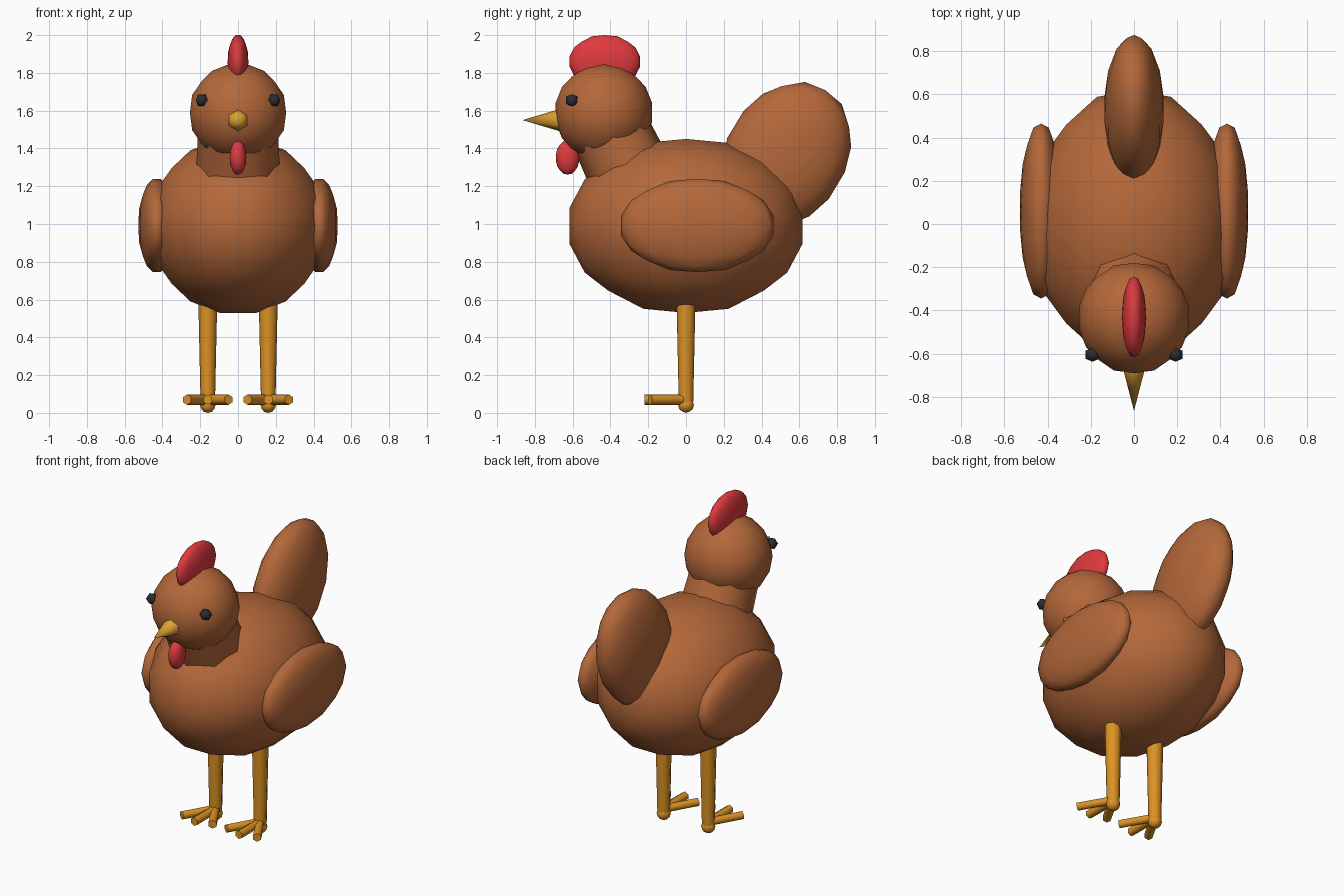
import bpy, bmesh, math
from mathutils import Vector, Matrix

if "Cube" in bpy.data.objects:
    bpy.data.objects.remove(bpy.data.objects["Cube"])


def material(name, rgb):
    m = bpy.data.materials.new(name)
    m.diffuse_color = (*rgb, 1)
    m.use_nodes = True
    m.node_tree.nodes["Principled BSDF"].inputs["Base Color"].default_value = m.diffuse_color
    return m


BROWN = material("brown feathers", (0.456, 0.138, 0.042))
RED = material("red skin", (0.745, 0.042, 0.048))
ORANGE = material("orange legs", (0.72, 0.29, 0.018))
GOLD = material("golden beak", (0.72, 0.36, 0.03))
BLACK = material("black eye", (0.023, 0.026, 0.03))


def finish(bm, name, mat, angle):
    bmesh.ops.recalc_face_normals(bm, faces=bm.faces)
    me = bpy.data.meshes.new(name)
    bm.to_mesh(me)
    bm.free()
    me.materials.append(mat)
    ob = bpy.data.objects.new(name, me)
    bpy.context.collection.objects.link(ob)
    bpy.ops.object.select_all(action='DESELECT')
    ob.select_set(True)
    bpy.context.view_layer.objects.active = ob
    bpy.ops.object.shade_smooth_by_angle(angle=math.radians(angle))
    return ob


def ball(name, mat, center, radii, n=3, tilt=0.0):
    """Ellipsoid from an icosahedron whose edges are split n times."""
    t = (1 + math.sqrt(5)) / 2
    corners = [Vector(p) for a in (-1, 1) for b in (-t, t)
               for p in ((a, 0, b), (0, b, a), (b, a, 0))]
    near = lambda p, q: (p - q).length < 2.1
    points = {}
    for i, p in enumerate(corners):
        for j in range(i + 1, 12):
            for k in range(j + 1, 12):
                q, r = corners[j], corners[k]
                if not (near(p, q) and near(q, r) and near(p, r)):
                    continue
                for u in range(n + 1):
                    for v in range(n + 1 - u):
                        s = ((p * u + q * v + r * (n - u - v)) / n).normalized()
                        points[tuple(round(c, 4) + 0.0 for c in s)] = s
    bm = bmesh.new()
    for s in points.values():
        bm.verts.new(s)
    bmesh.ops.convex_hull(bm, input=bm.verts)
    bm.transform(Matrix.Translation(center) @ Matrix.Rotation(tilt, 4, 'X')
                 @ Matrix.Diagonal((*radii, 1)))
    return finish(bm, name, mat, 80)


def rod(name, mat, start, end, r1, r2, sides, turn=0.0):
    """Tapered cylinder between two points."""
    a, b = Vector(start), Vector(end)
    d = b - a
    bm = bmesh.new()
    bmesh.ops.create_cone(bm, cap_ends=True, segments=sides, radius1=r1,
                          radius2=r2, depth=d.length)
    bm.transform(Matrix.Translation((a + b) / 2)
                 @ d.to_track_quat('Z', 'Y').to_matrix().to_4x4()
                 @ Matrix.Rotation(turn, 4, 'Z'))
    return finish(bm, name, mat, 65)


# Body, neck, head and raised tail
ball("body", BROWN, (0, 0, 0.99), (0.48, 0.63, 0.47))
rod("neck", BROWN, (0, -0.274, 1.22), (0, -0.446, 1.58), 0.225, 0.207, 8)
ball("head", BROWN, (0, -0.435, 1.59), (0.26, 0.26, 0.26))
ball("tail", BROWN, (0, 0.53, 1.365), (0.14, 0.32, 0.41), tilt=-math.radians(31))

# Comb, wattle and beak
ball("comb", RED, (0, -0.43, 1.86), (0.056, 0.19, 0.143))
ball("wattle", RED, (0, -0.627, 1.352), (0.045, 0.063, 0.092))
rod("beak", GOLD, (0, -0.665, 1.55), (0, -0.865, 1.55), 0.06, 0.0, 6)

# Paired parts
for side, s in (("left", 1), ("right", -1)):
    ball(side + "_wing", BROWN, (s * 0.43, 0.06, 0.992), (0.1, 0.413, 0.252))
    ball(side + "_eye", BLACK, (s * 0.192, -0.605, 1.655), (0.037,) * 3, n=1)
    x = s * 0.16
    rod(side + "_leg", ORANGE, (x, 0, 0.045), (x, 0, 0.68), 0.038, 0.052, 8)
    ball(side + "_ankle", ORANGE, (x, 0, 0.042), (0.042,) * 3, n=2)
    for i, deg in enumerate((-30, 0, 30)):
        a = math.radians(deg)
        rod(f"{side}_toe_{i + 1}", ORANGE, (x, 0, 0.07),
            (x + 0.22 * math.sin(a), -0.22 * math.cos(a), 0.07),
            0.027, 0.027, 6)
